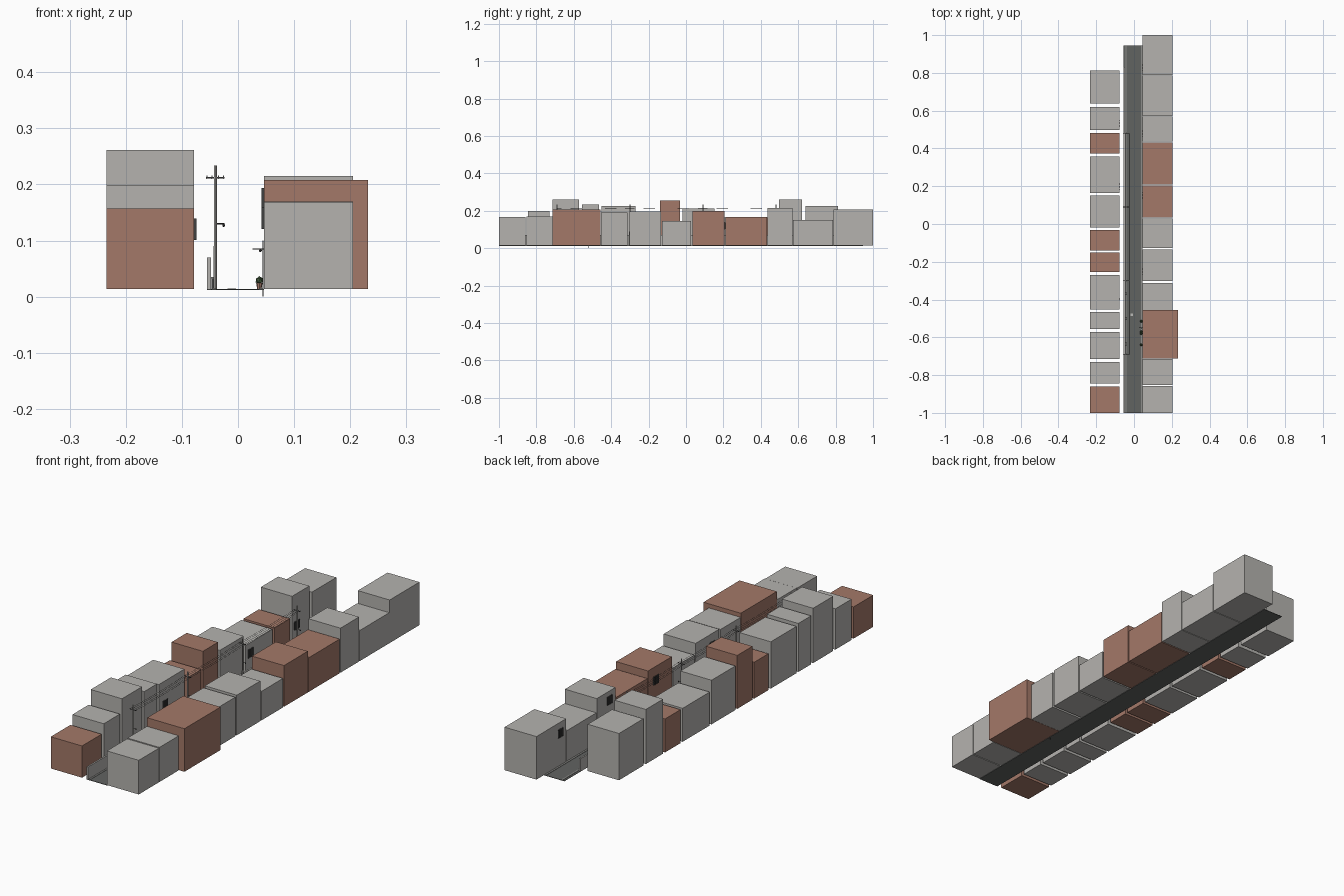
import bpy, bmesh
from mathutils import Vector

cube = bpy.data.objects.get("Cube")
if cube:
    bpy.data.objects.remove(cube)


def material(name, r, g, b):
    m = bpy.data.materials.new(name)
    m.use_nodes = True
    m.diffuse_color = (r, g, b, 1)
    m.node_tree.nodes["Principled BSDF"].inputs["Base Color"].default_value = (r, g, b, 1)
    return m


grey = material("concrete_grey", 0.46, 0.45, 0.43)
brown = material("brick_brown", 0.37, 0.19, 0.14)
asphalt = material("asphalt", 0.12, 0.125, 0.12)
curb_grey = material("curb_grey", 0.27, 0.27, 0.26)
dark = material("dark_metal", 0.05, 0.05, 0.05)
pale = material("pale_paint", 0.5, 0.5, 0.48)
green = material("leaf_green", 0.05, 0.09, 0.04)

GROUND = 0.014


def finish(name, bm, mat):
    mesh = bpy.data.meshes.new(name)
    bm.to_mesh(mesh)
    bm.free()
    mesh.materials.append(mat)
    ob = bpy.data.objects.new(name, mesh)
    bpy.context.collection.objects.link(ob)
    return ob


def add_box(bm, x, y, z):
    geo = bmesh.ops.create_cube(bm, size=1)
    for v in geo["verts"]:
        v.co = Vector([(a + b) / 2 + c * (b - a) for (a, b), c in zip((x, y, z), v.co)])


def box(name, x, y, z, mat):
    bm = bmesh.new()
    add_box(bm, x, y, z)
    return finish(name, bm, mat)


def rod(name, a, b, radius, mat, sides=8, tip=None):
    a, b = Vector(a), Vector(b)
    bm = bmesh.new()
    bmesh.ops.create_cone(bm, cap_ends=True, segments=sides, radius1=radius,
                          radius2=radius if tip is None else tip, depth=(b - a).length)
    turn = (b - a).to_track_quat("Z", "Y")
    for v in bm.verts:
        v.co = turn @ v.co + (a + b) / 2
    return finish(name, bm, mat)


def ball(name, centre, radius, mat):
    bm = bmesh.new()
    bmesh.ops.create_icosphere(bm, subdivisions=1, radius=radius)
    bmesh.ops.translate(bm, verts=bm.verts, vec=centre)
    return finish(name, bm, mat)


# Building rows: start, end, top, colour
left_row = [
    (-1.0, -0.857, 0.168, grey), (-0.853, -0.715, 0.17, grey),
    (-0.713, -0.456, 0.208, brown), (-0.455, -0.312, 0.19, grey),
    (-0.302, -0.134, 0.195, grey), (-0.127, 0.028, 0.145, grey),
    (0.035, 0.205, 0.2, brown), (0.21, 0.432, 0.168, brown),
    (0.437, 0.57, 0.215, grey), (0.573, 0.785, 0.152, grey),
    (0.788, 1.0, 0.208, grey),
]
right_row = [
    (-1.0, -0.86, 0.157, brown), (-0.845, -0.73, 0.198, grey),
    (-0.715, -0.572, 0.261, grey), (-0.557, -0.466, 0.233, grey),
    (-0.453, -0.27, 0.225, grey), (-0.253, -0.152, 0.178, brown),
    (-0.139, -0.031, 0.255, brown), (-0.018, 0.152, 0.213, grey),
    (0.165, 0.358, 0.165, grey), (0.373, 0.483, 0.165, brown),
    (0.497, 0.62, 0.26, grey), (0.638, 0.812, 0.225, grey),
]
for i, (start, end, top, mat) in enumerate(left_row):
    outer = 0.232 if i == 2 else 0.205
    box(f"left_building_{i}", (0.046, outer), (start, end), (GROUND, top), mat)
for i, (start, end, top, mat) in enumerate(right_row):
    box(f"right_building_{i}", (-0.234, -0.078), (start, end), (GROUND, top), mat)

# Street, kerbs and low wall
box("street", (-0.055, 0.046), (-1, 0.945), (0.012, GROUND), asphalt)
box("right_kerb", (-0.046, -0.039), (-1, 0.945), (GROUND, 0.0155), curb_grey)
box("left_kerb", (0.037, 0.045), (-1, 0.945), (GROUND, 0.0155), curb_grey)
box("street_wall", (-0.055, -0.048), (-1, 0.83), (GROUND, 0.07), grey)
box("manhole_cover", (-0.019, -0.004), (-0.488, -0.473), (GROUND, 0.0145), pale)


# Barred windows facing the street
def window(name, x, y, z):
    bm = bmesh.new()
    add_box(bm, (x - 0.001, x + 0.001), (y - 0.018, y + 0.018), (z - 0.017, z + 0.017))
    for k in range(-2, 3):
        at = y + k * 0.008
        add_box(bm, (x - 0.003, x + 0.003), (at - 0.001, at + 0.001), (z - 0.019, z + 0.019))
    finish(name, bm, dark)


for i, (y, z) in enumerate([(0.83, 0.16), (0.48, 0.175), (0.15, 0.14), (-0.25, 0.14)]):
    window(f"left_window_{i}", 0.045, y, z)
for i, (y, z) in enumerate([(0.53, 0.12), (0.2, 0.12), (-0.41, 0.12)]):
    window(f"right_window_{i}", -0.077, y, z)

# Utility poles with cross arms and lamps
pole_x = -0.0405
pole_ys = [-0.69, -0.3, 0.09, 0.48]
arm_offsets = [-0.015, -0.006, 0.006, 0.015]
for i, y in enumerate(pole_ys):
    rod(f"pole_base_{i}", (pole_x, y, GROUND), (pole_x, y, 0.09), 0.0035, grey)
    rod(f"pole_{i}", (pole_x, y, 0.09), (pole_x, y, 0.234), 0.0027, grey)
    box(f"cross_arm_{i}", (-0.057, -0.024), (y - 0.0015, y + 0.0015), (0.211, 0.213), dark)
    rod(f"lamp_arm_{i}", (pole_x, y, 0.13), (-0.024, y, 0.13), 0.001, dark)
    ball(f"lamp_{i}", (-0.0255, y, 0.127), 0.003, dark)
    for k, off in enumerate(arm_offsets):
        rod(f"insulator_{i}_{k}", (pole_x + off, y, 0.212), (pole_x + off, y, 0.216), 0.001, pale, 6)

# Sagging wires between poles
for a, b in zip(pole_ys, pole_ys[1:]):
    for off in arm_offsets:
        curve = bpy.data.curves.new("wire", "CURVE")
        curve.dimensions = "3D"
        curve.bevel_depth = 0.0006
        curve.bevel_resolution = 0
        line = curve.splines.new("POLY")
        line.points.add(8)
        for k, p in enumerate(line.points):
            t = k / 8
            p.co = (pole_x + off, a + (b - a) * t, 0.214 - 0.016 * t * (1 - t), 1)
        curve.materials.append(dark)
        bpy.context.collection.objects.link(bpy.data.objects.new("wire", curve))

# Wall lamp and drain pipe on the left side
rod("wall_lamp_arm", (0.046, -0.55, 0.085), (0.026, -0.55, 0.085), 0.001, dark)
ball("wall_lamp", (0.04, -0.55, 0.082), 0.003, dark)
rod("drain_pipe", (0.0445, -0.52, 0), (0.0445, -0.52, 0.1), 0.001, dark)

# Potted plants by the left wall
for i, y in enumerate([-0.515, -0.57, -0.58, -0.64]):
    rod(f"plant_pot_{i}", (0.038, y, GROUND), (0.038, y, 0.024), 0.004, brown, 8, 0.0055)
    ball(f"plant_leaves_{i}", (0.038, y, 0.029), 0.0075, green)

# Small bins by the right wall
for i, y in enumerate([-0.37, -0.5, -0.635]):
    box(f"bin_{i}", (-0.047, -0.038), (y - 0.006, y + 0.006), (GROUND, 0.032), dark)
    box(f"bin_lid_{i}", (-0.048, -0.037), (y - 0.007, y + 0.007), (0.032, 0.035), curb_grey)
